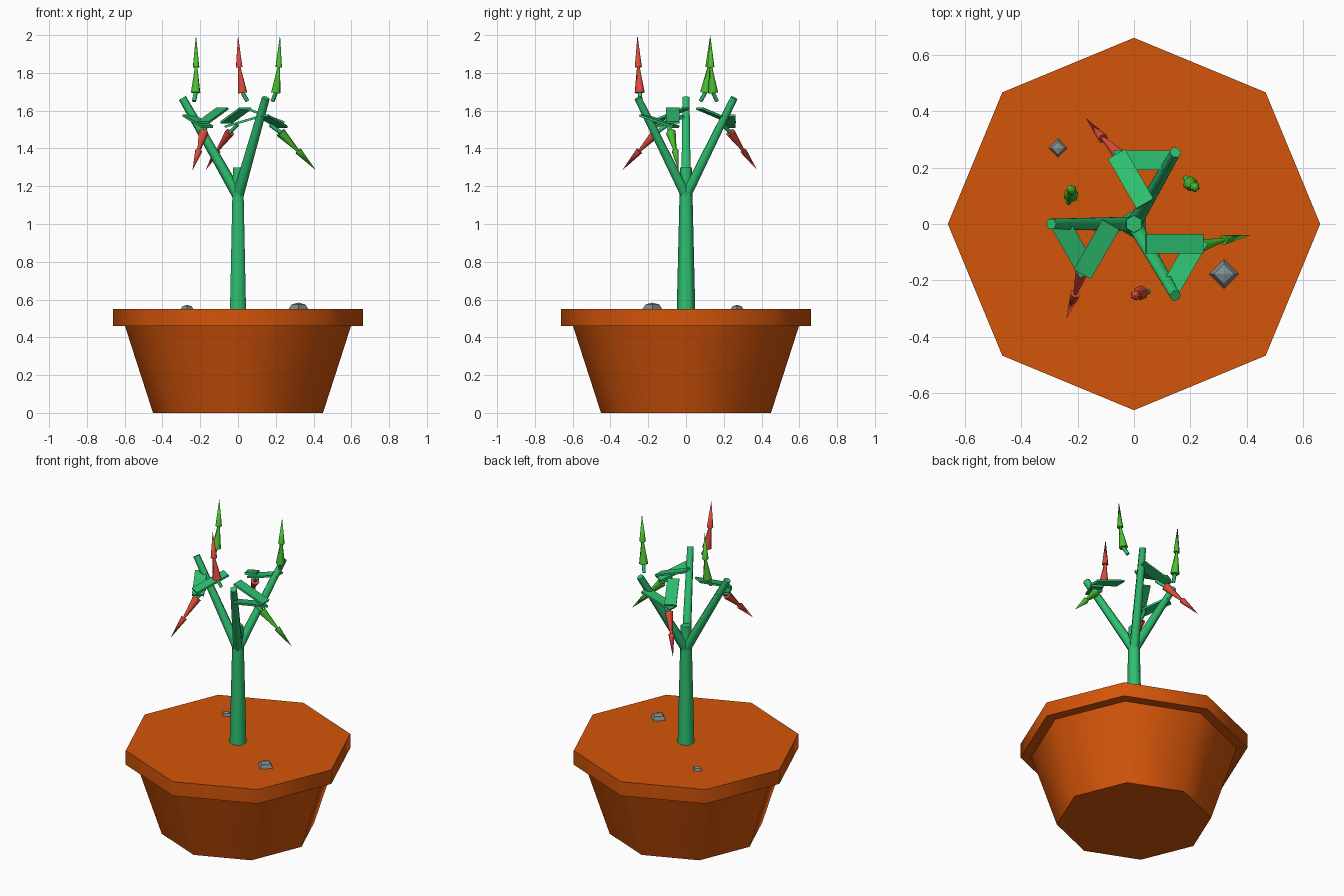
import bpy, bmesh, math
from mathutils import Vector, Matrix

if "Cube" in bpy.data.objects:
    bpy.data.objects.remove(bpy.data.objects["Cube"])


def material(name, rgb):
    m = bpy.data.materials.new(name)
    m.diffuse_color = (*rgb, 1)
    m.use_nodes = True
    m.node_tree.nodes["Principled BSDF"].inputs["Base Color"].default_value = m.diffuse_color
    return m


TERRACOTTA = material("terracotta", (0.65, 0.089, 0.003))
LEAF = material("leaf_green", (0.027, 0.53, 0.165))
GREEN = material("unripe_green", (0.07, 0.53, 0.03))
RED = material("ripe_red", (0.75, 0.072, 0.045))
STONE = material("stone_grey", (0.22, 0.26, 0.27))


def finish(bm, name, mat, limit=65):
    """Smooth faces, keeping edges steeper than the limit sharp."""
    bm.normal_update()
    for f in bm.faces:
        f.smooth = limit > 0
    for e in bm.edges:
        e.smooth = e.calc_face_angle(0) < math.radians(limit)
    me = bpy.data.meshes.new(name)
    bm.to_mesh(me)
    bm.free()
    me.materials.append(mat)
    ob = bpy.data.objects.new(name, me)
    bpy.context.collection.objects.link(ob)
    return ob


def taper(name, p0, p1, r0, r1, mat, sides=6):
    p0, p1 = Vector(p0), Vector(p1)
    d = p1 - p0
    rot = Matrix() if d.xy.length < 1e-6 else d.to_track_quat('Z', 'Y').to_matrix().to_4x4()
    bm = bmesh.new()
    bmesh.ops.create_cone(bm, cap_ends=True, segments=sides, radius1=r0, radius2=r1,
                          depth=d.length, matrix=Matrix.Translation((p0 + p1) / 2) @ rot)
    bmesh.ops.remove_doubles(bm, verts=bm.verts, dist=1e-5)
    return finish(bm, name, mat)


def plate(name, p0, p1, width, thick, mat):
    p0, p1 = Vector(p0), Vector(p1)
    x = (p1 - p0).normalized()
    y = Vector((0, 0, 1)).cross(x).normalized()
    rot = Matrix((x, y, x.cross(y))).transposed().to_4x4()
    size = Matrix.Diagonal(((p1 - p0).length, width, thick, 1))
    bm = bmesh.new()
    bmesh.ops.create_cube(bm, size=1, matrix=Matrix.Translation((p0 + p1) / 2) @ rot @ size)
    return finish(bm, name, mat, 0)


def pepper(name, pts, mat):
    """Short stalk, then two stacked cones."""
    stalk, shoulder, waist, tip = (Vector(p) for p in pts)
    taper(name + "_stalk", stalk, shoulder, 0.011, 0.011, LEAF)
    taper(name + "_body", shoulder, waist, 0.027, 0.006, mat)
    taper(name + "_tip", waist.lerp(shoulder, 0.07), tip, 0.019, 0, mat)


# Pot
taper("pot_body", (0, 0, 0), (0, 0, 0.465), 0.45, 0.6, TERRACOTTA, 8)
taper("pot_rim", (0, 0, 0.46), (0, 0, 0.55), 0.662, 0.662, TERRACOTTA, 8)

# Main stem
taper("stem", (0, 0, 0.5), (0, 0, 1.3), 0.05, 0.031, LEAF)

# Three identical branches with leaves and peppers
for k in range(3):
    turn = Matrix.Rotation(math.radians(120 * k), 3, 'Z')

    def at(*p):
        return turn @ Vector(p)

    n = f"_{k + 1}"
    taper("branch" + n, at(0, 0, 1.15), at(0.147, -0.255, 1.667), 0.03, 0.021, LEAF)
    plate("outer_leaf" + n, at(0.129, -0.23, 1.575), at(0.232, -0.053, 1.515), 0.07, 0.012, LEAF)
    plate("inner_leaf" + n, at(0.042, -0.07, 1.612), at(0.245, -0.07, 1.538), 0.07, 0.012, LEAF)
    pepper("upright_pepper" + n,
           [at(0.05, -0.24, 1.65), at(0.024, -0.245, 1.695),
            at(0.005, -0.253, 1.84), at(0, -0.257, 2.0)],
           RED if k == 0 else GREEN)
    pepper("hanging_pepper" + n,
           [at(0.17, -0.095, 1.525), at(0.225, -0.08, 1.485),
            at(0.325, -0.055, 1.38), at(0.412, -0.04, 1.285)],
           GREEN if k == 0 else RED)

# Stones on the soil
for i, (x, y, r) in enumerate([(0.32, -0.178, 0.052), (-0.27, 0.27, 0.033)]):
    bm = bmesh.new()
    bmesh.ops.create_uvsphere(bm, u_segments=4, v_segments=4, radius=r,
                              matrix=Matrix.Translation((x, y, 0.55)) @ Matrix.Diagonal((1, 1, 0.65, 1)))
    finish(bm, f"stone_{i + 1}", STONE, 0)
